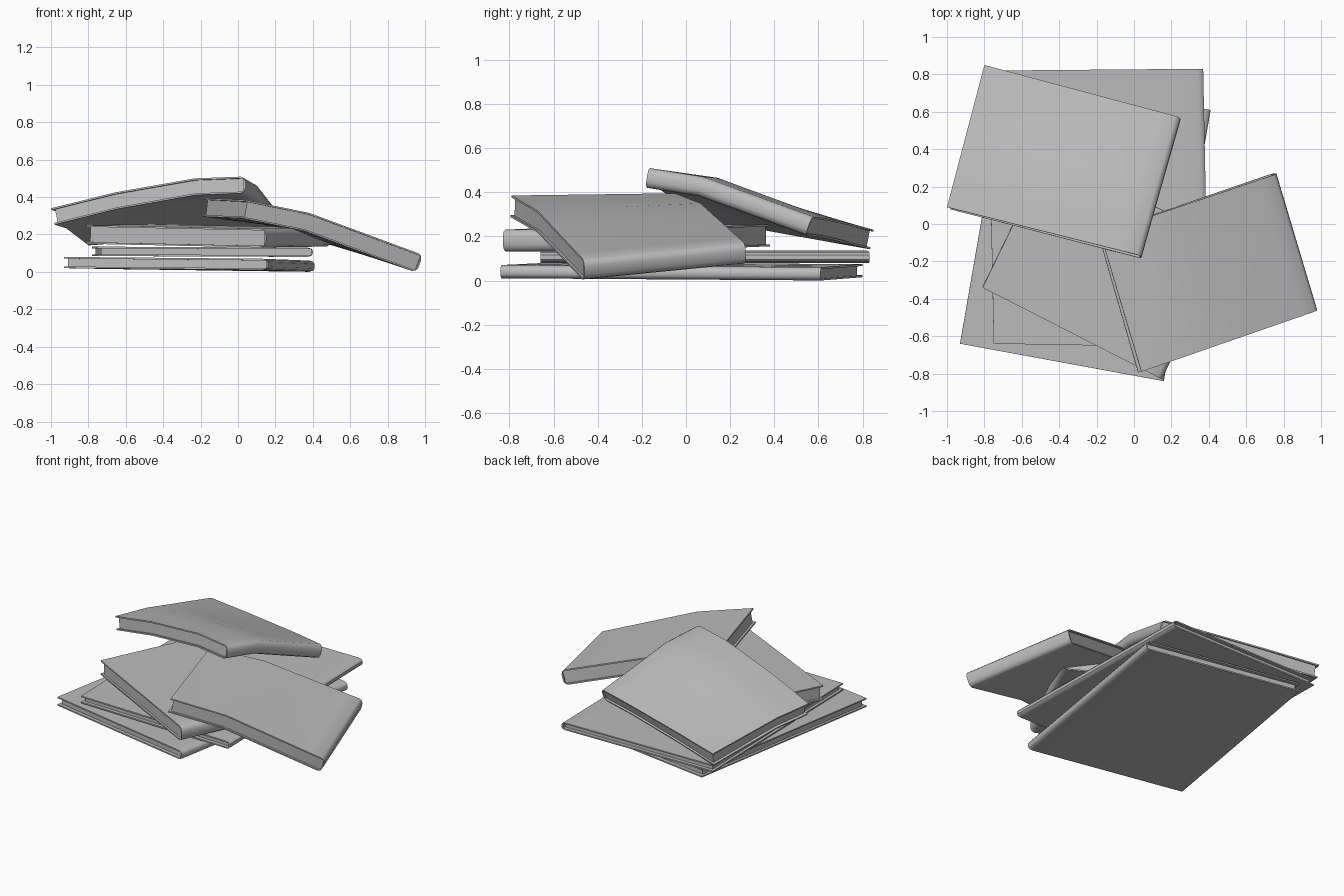
import bpy, bmesh, math
from mathutils import Vector

cube = bpy.data.objects.get("Cube")
if cube:
    bpy.data.objects.remove(cube, do_unlink=True)

grey = bpy.data.materials.new("plain_grey")
grey.use_nodes = True
grey.diffuse_color = (0.5, 0.5, 0.5, 1)
grey.node_tree.nodes["Principled BSDF"].inputs["Base Color"].default_value = (0.5, 0.5, 0.5, 1)

COVER = 0.009   # cover thickness
LIP = 0.016     # how far the covers overhang the pages


def lerp_at(xs, ys, x):
    """Piecewise linear lookup, extended past both ends."""
    i = 0
    while i < len(xs) - 2 and x > xs[i + 1]:
        i += 1
    return ys[i] + (ys[i + 1] - ys[i]) * (x - xs[i]) / (xs[i + 1] - xs[i])


def make_object(name, bm):
    bmesh.ops.recalc_face_normals(bm, faces=bm.faces)
    mesh = bpy.data.meshes.new(name)
    bm.to_mesh(mesh)
    bm.free()
    obj = bpy.data.objects.new(name, mesh)
    bpy.context.collection.objects.link(obj)
    mesh.materials.append(grey)
    bpy.ops.object.select_all(action="DESELECT")
    obj.select_set(True)
    bpy.context.view_layer.objects.active = obj
    bpy.ops.object.shade_smooth_by_angle(angle=math.radians(40))


def book(name, corners, thick, us, vs, heights):
    """Corners run fore-edge front, spine front, spine back, fore-edge back.
    Heights give the top cover, one row per v from front to back."""
    a, b, c, d = [Vector(p) for p in corners]

    def top(u, v):
        xy = a.lerp(b, u).lerp(d.lerp(c, u), v)
        z = lerp_at(vs, [lerp_at(us, row, u) for row in heights], v)
        return Vector((xy.x, xy.y, z))

    def place(u, v, w):
        e = 0.03
        du = top(u + e, v) - top(u - e, v)
        dv = top(u, v + e) - top(u, v - e)
        return top(u, v) - du.cross(dv).normalized() * thick * (1 - w)

    # Half of the section: cover run, then the rounded spine
    run = sorted({0, 0.2, 0.55, 0.9} | set(us[:-1]))
    half = [(u, 0) for u in run] + [(0.975, 0), (0.992, 0.1), (1, 0.3)]
    outer = half + [(u, 1 - w) for u, w in reversed(half)]
    rim = COVER / thick
    inner = [(min(u, 1 - COVER), min(max(w, rim), 1 - rim)) for u, w in outer]
    core = [(max(u, LIP), w) for u, w in inner]
    stations = sorted({0, 0.17, 0.5, 0.75, 1} | set(vs))

    def sweep(bm, section, v_list):
        rows = [[bm.verts.new(place(u, v, w)) for u, w in section] for v in v_list]
        for r, s in zip(rows, rows[1:]):
            for i in range(len(section) - 1):
                bm.faces.new((r[i], r[i + 1], s[i + 1], s[i]))
        return rows

    def bridge(bm, r, s):
        for i in range(len(r) - 1):
            bm.faces.new((r[i], r[i + 1], s[i + 1], s[i]))

    # Cover: outer and inner sheets joined along every rim
    bm = bmesh.new()
    out, inn = sweep(bm, outer, stations), sweep(bm, inner, stations)
    for k in (0, -1):
        bridge(bm, out[k], inn[k])
        bridge(bm, [r[k] for r in out], [r[k] for r in inn])
    make_object(name + "_cover", bm)

    # Page block: closed section set back from the cover edges
    bm = bmesh.new()
    rows = sweep(bm, core, [min(max(v, LIP), 1 - LIP) for v in stations])
    bridge(bm, [r[0] for r in rows], [r[-1] for r in rows])
    n = len(core)
    for r in (rows[0], rows[-1]):
        for i in range(n // 2 - 1):
            bm.faces.new((r[i], r[i + 1], r[n - 2 - i], r[n - 1 - i]))
    make_object(name + "_pages", bm)


# Flat books at the bottom of the pile
book("bottom_book", [(-0.93, -0.64), (0.16, -0.84), (0.41, 0.61), (-0.68, 0.80)], 0.06,
     [0, 1], [0, 1], [[0.08, 0.07], [0.075, 0.06]])
book("second_book", [(-0.75, -0.64), (0.40, -0.66), (0.37, 0.83), (-0.78, 0.82)], 0.05,
     [0, 1], [0, 1], [[0.135, 0.13], [0.135, 0.13]])
book("third_book", [(-0.81, -0.34), (0.15, -0.83), (0.50, -0.10), (-0.46, 0.38)], 0.1,
     [0, 1], [0, 1], [[0.25, 0.23], [0.255, 0.235]])

# Sagging books draped over the pile
book("drooping_book", [(0.04, -0.79), (0.99, -0.46), (0.77, 0.27), (-0.18, -0.05)], 0.1,
     [0, 0.36, 1], [0, 1], [[0.385, 0.315, 0.09], [0.395, 0.35, 0.165]])
book("top_book", [(-1.0, 0.09), (0.04, -0.17), (0.25, 0.57), (-0.80, 0.85)], 0.09,
     [0, 0.33, 0.74, 1], [0, 0.33, 1],
     [[0.34, 0.425, 0.50, 0.51], [0.32, 0.40, 0.465, 0.47], [0.23, 0.255, 0.28, 0.29]])
